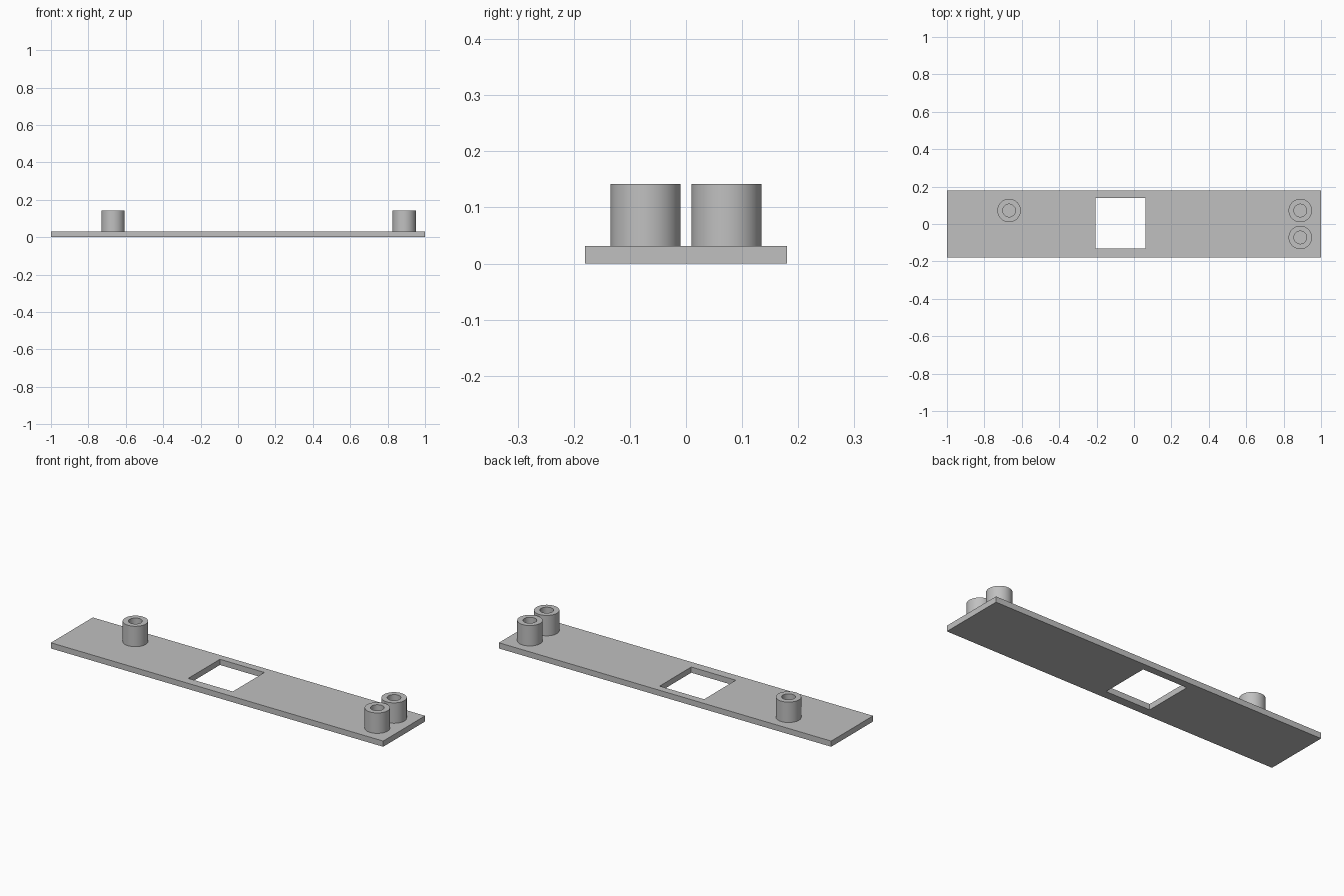
import bpy, bmesh, math
from mathutils import Matrix, Vector

cube = bpy.data.objects.get("Cube")
if cube:
    bpy.data.objects.remove(cube, do_unlink=True)

PLATE_TOP = 0.031
POST_TOP = 0.142

grey = bpy.data.materials.new("light_grey")
grey.use_nodes = True
colour = (0.53, 0.53, 0.53, 1)
grey.diffuse_color = colour
grey.node_tree.nodes["Principled BSDF"].inputs["Base Color"].default_value = colour


def add_object(name, bm):
    bmesh.ops.recalc_face_normals(bm, faces=bm.faces)
    mesh = bpy.data.meshes.new(name)
    bm.to_mesh(mesh)
    bm.free()
    mesh.materials.append(grey)
    obj = bpy.data.objects.new(name, mesh)
    bpy.context.collection.objects.link(obj)
    return obj


# Base plate: a three by three grid without its middle cell, extruded upward
def make_plate():
    xs = (-1, -0.207, 0.061, 1)
    ys = (-0.18, -0.132, 0.14, 0.18)
    bm = bmesh.new()
    verts = [[bm.verts.new((x, y, 0)) for y in ys] for x in xs]
    for i in range(3):
        for j in range(3):
            if (i, j) != (1, 1):
                bm.faces.new((verts[i][j], verts[i + 1][j],
                              verts[i + 1][j + 1], verts[i][j + 1]))
    bottom = bm.faces[:]
    result = bmesh.ops.extrude_face_region(bm, geom=bottom, use_keep_orig=True)
    top = [g for g in result["geom"] if isinstance(g, bmesh.types.BMVert)]
    bmesh.ops.translate(bm, verts=top, vec=(0, 0, PLATE_TOP))
    return add_object("base_plate", bm)


# Hollow post: an L-shaped wall profile spun around the vertical axis
def make_post(name, x, y, outer=0.0625, inner=0.034):
    profile = [(outer, PLATE_TOP), (outer, POST_TOP),
               (inner, POST_TOP), (inner, PLATE_TOP)]
    bm = bmesh.new()
    points = [bm.verts.new((r, 0, z)) for r, z in profile]
    edges = [bm.edges.new(pair) for pair in zip(points, points[1:])]
    bmesh.ops.spin(bm, geom=points + edges, cent=(0, 0, 0), axis=(0, 0, 1),
                   angle=math.tau, steps=48, use_merge=True)
    bmesh.ops.remove_doubles(bm, verts=bm.verts, dist=0.0001)
    post = add_object(name, bm)
    # Outward normals on the open tube wall
    if any(p.normal.z < -0.5 for p in post.data.polygons):
        post.data.flip_normals()
    post.location = (x, y, 0)
    bpy.ops.object.select_all(action="DESELECT")
    post.select_set(True)
    bpy.context.view_layer.objects.active = post
    bpy.ops.object.shade_smooth_by_angle(angle=math.radians(30))


make_plate()
make_post("right_post", -0.668, 0.072)
make_post("left_back_post", 0.889, 0.072)
make_post("left_front_post", 0.889, -0.072)
